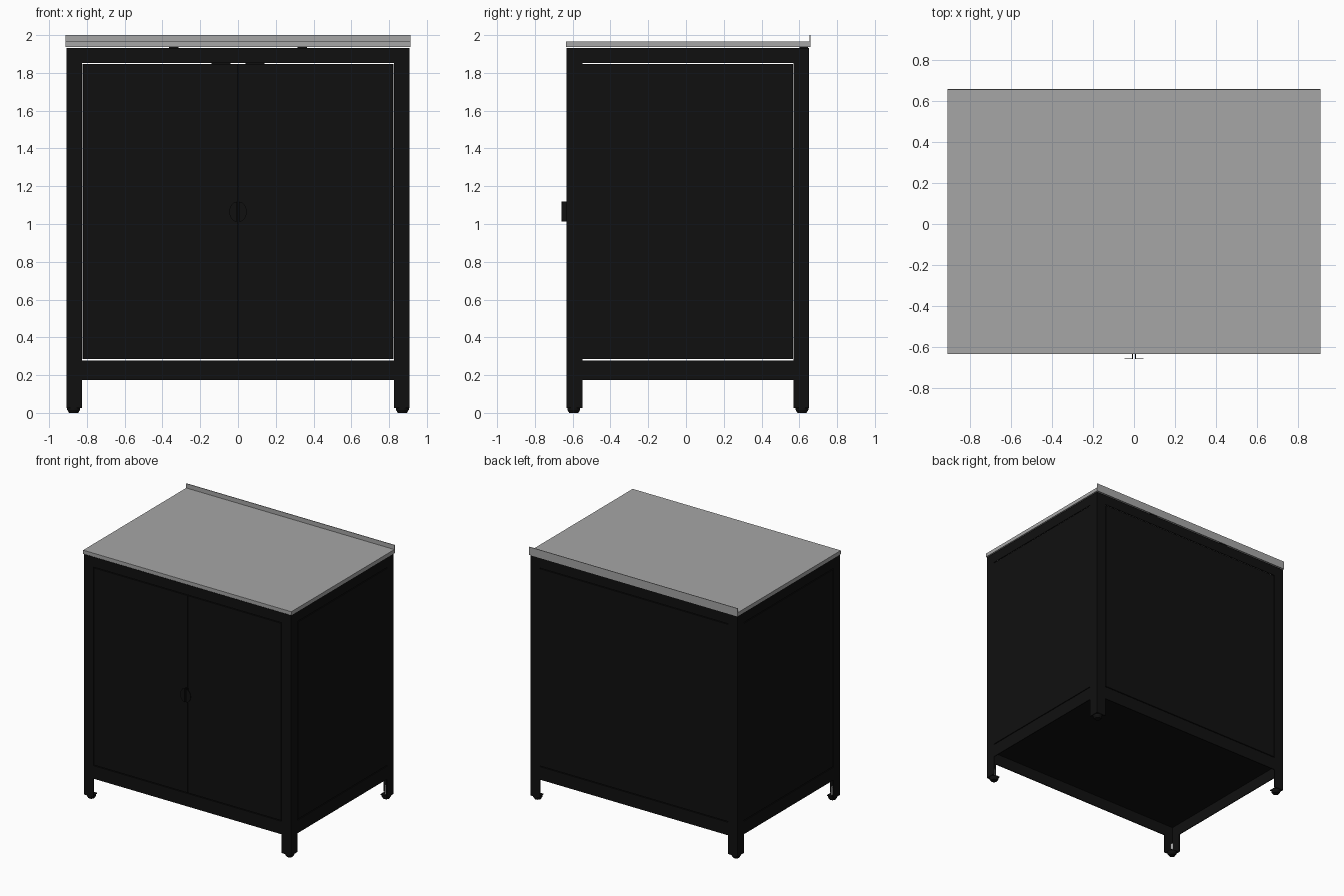
import bpy, bmesh, math

if "Cube" in bpy.data.objects:
    bpy.data.objects.remove(bpy.data.objects["Cube"])


def material(name, rgb):
    m = bpy.data.materials.new(name)
    m.diffuse_color = (*rgb, 1)
    m.use_nodes = True
    m.node_tree.nodes["Principled BSDF"].inputs["Base Color"].default_value = m.diffuse_color
    return m


BLACK = material("black_paint", (0.005, 0.005, 0.005))
STEEL = material("grey_steel", (0.38, 0.38, 0.38))


def finish(name, bm, mat):
    bmesh.ops.recalc_face_normals(bm, faces=bm.faces)
    me = bpy.data.meshes.new(name)
    bm.to_mesh(me)
    bm.free()
    me.materials.append(mat)
    ob = bpy.data.objects.new(name, me)
    bpy.context.collection.objects.link(ob)
    return ob


def box(name, x, y, z, mat=BLACK):
    """Box from (min, max) pairs on each axis."""
    bm = bmesh.new()
    bmesh.ops.create_cube(bm, size=1)
    for v in bm.verts:
        v.co = [(r[0] + r[1]) / 2 + c * abs(r[1] - r[0]) for r, c in zip((x, y, z), v.co)]
    return finish(name, bm, mat)


def prism(name, pts, offset, mat=BLACK):
    """Extrude a closed outline of 3D points by a vector."""
    bm = bmesh.new()
    face = bm.faces.new([bm.verts.new(p) for p in pts])
    ext = bmesh.ops.extrude_face_region(bm, geom=[face])
    bmesh.ops.translate(bm, vec=offset,
                        verts=[g for g in ext["geom"] if isinstance(g, bmesh.types.BMVert)])
    return finish(name, bm, mat)


def cone(name, x, y, z, r1, r2, sides, mat):
    bm = bmesh.new()
    bmesh.ops.create_cone(bm, cap_ends=True, segments=sides, radius1=r1, radius2=r2, depth=z[1] - z[0])
    bmesh.ops.translate(bm, vec=(x, y, (z[0] + z[1]) / 2), verts=bm.verts)
    return finish(name, bm, mat)


X, YF, YB = 0.908, -0.632, 0.652      # outer body limits
W, T = 0.083, 0.006                   # leg flange width, sheet thickness
LEG0, TOP = 0.027, 1.932
IX, IF, IB = X - W, YF + W, YB - W    # inner edges of the legs
G = 0.004                             # panel gap

# Angle-section legs with levelling feet
for sx, side in ((-1, "left"), (1, "right")):
    for yo, d, end in ((YF, 1, "front"), (YB, -1, "back")):
        outline = [(0, 0), (W, 0), (W, T), (T, T), (T, W), (0, W)]
        tag = f"{end}_{side}"
        prism(f"{tag}_leg", [(sx * (X - a), yo + d * b, LEG0) for a, b in outline], (0, 0, TOP - LEG0))
        cx, cy = sx * (X - 0.038), yo + d * 0.038
        box(f"{tag}_foot_plate", (cx - 0.03, cx + 0.03), (cy - 0.03, cy + 0.03), (0.027, 0.033))
        foot = cone(f"{tag}_foot", cx, cy, (0, 0.016), 0.024, 0.034, 24, BLACK)
        cone(f"{tag}_foot_rim", cx, cy, (0.016, 0.027), 0.034, 0.034, 24, BLACK)
        cone(f"{tag}_foot_stem", cx, cy, (0.033, 0.1), 0.01, 0.01, 12, STEEL)

# Upper and lower sheet rails on all four sides
for level, z in (("lower", (0.175, 0.278)), ("upper", (1.853, TOP))):
    box(f"front_{level}_rail", (-IX, IX), (YF, YF + T), z)
    box(f"back_{level}_rail", (-IX, IX), (YB - T, YB), z)
    for s, side in ((-1, "left"), (1, "right")):
        box(f"{side}_{level}_rail", sorted((s * X, s * (X - T))), (IF, IB), z)

# Floor
box("floor", (-X + T, X - T), (YF + T, YB - T), (0.266, 0.274))

# Side panels, back panel and doors
PZ = (0.284, 1.847)
P = 0.014
for s, side in ((-1, "left"), (1, "right")):
    box(f"{side}_panel", sorted((s * X, s * (X - P))), (IF + G / 2, IB - G / 2), PZ)
    box(f"{side}_door", sorted((s * 0.002, s * (IX - G))), (YF, YF + P), PZ)
    # Catch plates behind the upper rail
    box(f"{side}_door_catch", sorted((s * 0.04, s * 0.14)), (YF + P, YF + P + 0.012), (1.82, 1.88))
    # Pull: thin stem plus half-round flange
    box(f"{side}_pull_stem", sorted((s * 0.006, s * 0.009)), (-0.659, YF), (1.012, 1.118))
    arc = [(s * (0.006 + 0.04 * math.cos(a)), -0.66, 1.065 + 0.053 * math.sin(a))
           for a in [math.pi * (i / 16 - 0.5) for i in range(17)]]
    prism(f"{side}_pull_flange", arc, (0, 0.003, 0))
    # Worktop support blocks
    box(f"{side}_top_support", sorted((s * 0.315, s * 0.365)), (0.6, 0.645), (1.926, 1.96))
box("back_panel", (-IX + G / 2, IX - G / 2), (YB - P, YB), PZ)

# Folded steel worktop: sheet, lips and rear upstand
WX, WF, WB, LZ, TZ = 0.913, -0.636, 0.655, 1.936, 1.965
box("worktop_sheet", (-WX, WX), (WF, WB), (TZ - 0.005, TZ), STEEL)
box("worktop_front_lip", (-WX, WX), (WF, WF + 0.004), (LZ, TZ - 0.005), STEEL)
for s, side in ((-1, "left"), (1, "right")):
    box(f"worktop_{side}_lip", sorted((s * WX, s * (WX - 0.004))), (WF + 0.004, WB), (LZ, TZ - 0.005), STEEL)
box("worktop_upstand", (-WX, WX), (WB, WB + 0.005), (LZ, 2.0), STEEL)
